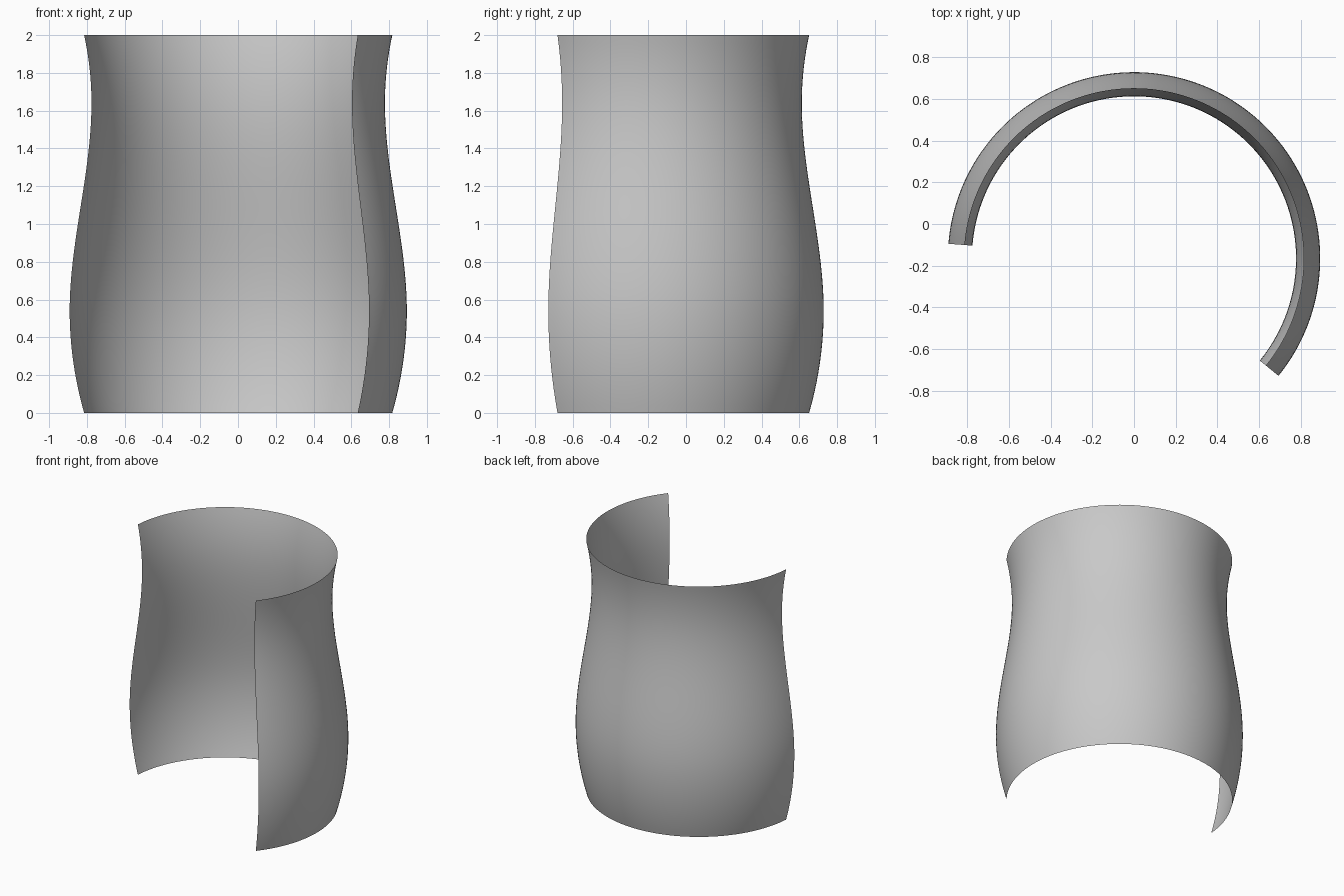
import bpy, bmesh, math

cube = bpy.data.objects.get("Cube")
if cube:
    bpy.data.objects.remove(cube, do_unlink=True)

HEIGHT = 2.0
AXIS_Y = -0.165                                   # centre of the sweep
START, END = math.radians(-39.1), math.radians(175.5)
RINGS, STEPS = 48, 96
BELLY_Z, BELLY_R = 0.54, 0.894                    # widest point
WAIST_Z, WAIST_R = 1.64, 0.778                    # narrowest point
RIM_R = 0.817


def radius(z):
    """Smooth S-shaped profile: rim, belly, waist, rim."""
    if z < BELLY_Z:
        return BELLY_R + (RIM_R - BELLY_R) * (1 - z / BELLY_Z) ** 2
    if z > WAIST_Z:
        return WAIST_R + (RIM_R - WAIST_R) * ((z - WAIST_Z) / (HEIGHT - WAIST_Z)) ** 2
    s = (z - BELLY_Z) / (WAIST_Z - BELLY_Z)
    return BELLY_R + (WAIST_R - BELLY_R) * s * s * (3 - 2 * s)


# Open curved shell: the profile swept part of the way round
bm = bmesh.new()
rows = []
for i in range(RINGS + 1):
    z = HEIGHT * i / RINGS
    r = radius(z)
    angles = [START + (END - START) * j / STEPS for j in range(STEPS + 1)]
    rows.append([bm.verts.new((r * math.cos(a), AXIS_Y + r * math.sin(a), z))
                 for a in angles])
for low, high in zip(rows, rows[1:]):
    for j in range(STEPS):
        bm.faces.new((low[j], low[j + 1], high[j + 1], high[j])).smooth = True

mesh = bpy.data.meshes.new("curved_shell")
bm.to_mesh(mesh)
bm.free()
shell = bpy.data.objects.new("curved_shell", mesh)
bpy.context.collection.objects.link(shell)

# Plain grey finish
grey = bpy.data.materials.new("light_grey")
grey.use_nodes = True
colour = (0.58, 0.58, 0.58, 1)
grey.diffuse_color = colour
for node in grey.node_tree.nodes:
    if node.type == "BSDF_PRINCIPLED":
        node.inputs["Base Color"].default_value = colour
mesh.materials.append(grey)
